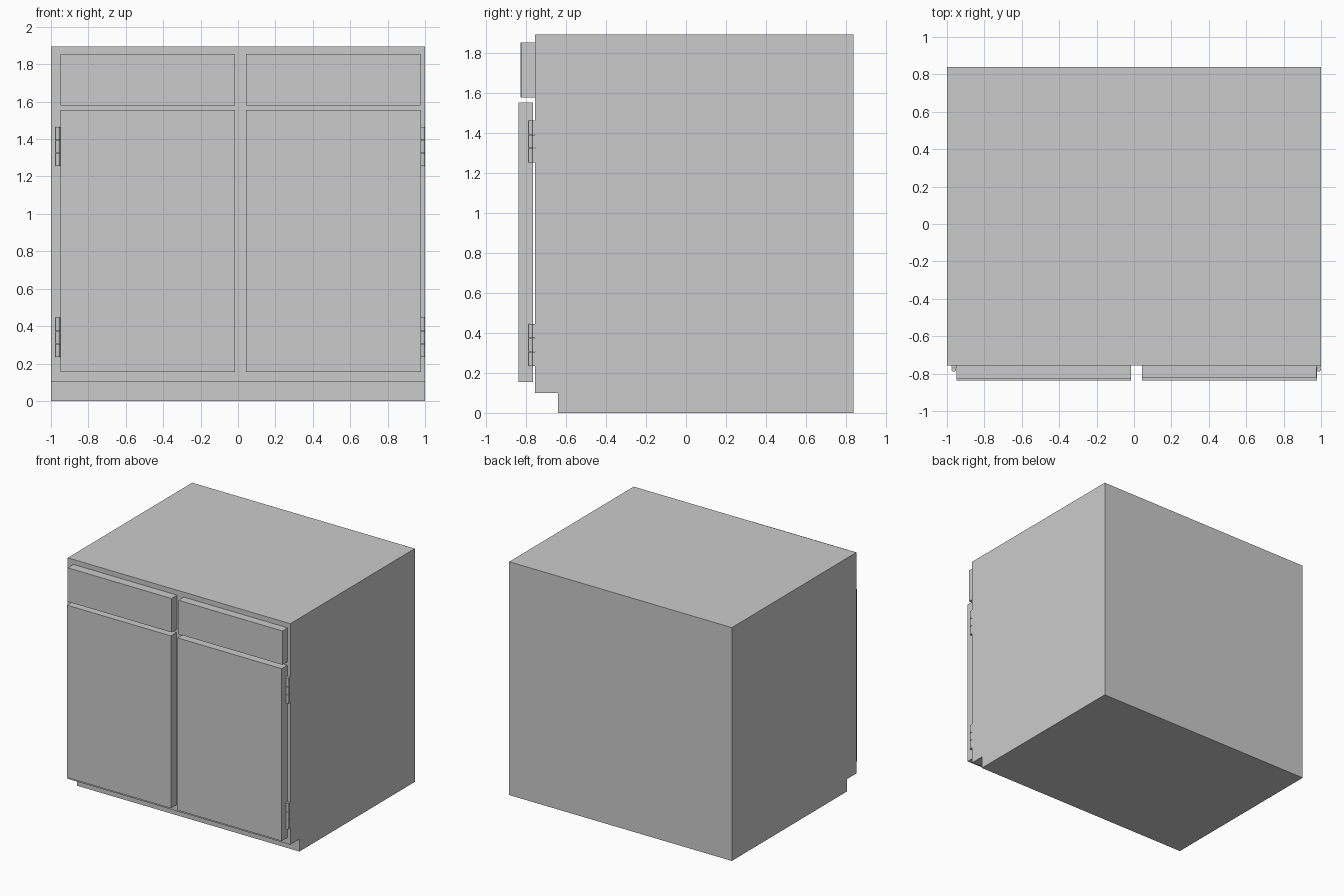
import bpy, bmesh
from mathutils import Matrix

if "Cube" in bpy.data.objects:
    bpy.data.objects.remove(bpy.data.objects["Cube"])


def mesh_object(name, bm):
    bmesh.ops.recalc_face_normals(bm, faces=bm.faces)
    me = bpy.data.meshes.new(name)
    bm.to_mesh(me)
    bm.free()
    ob = bpy.data.objects.new(name, me)
    bpy.context.collection.objects.link(ob)
    return ob


def add_box(bm, x0, x1, y0, y1, z0, z1):
    m = Matrix.Translation(((x0 + x1) / 2, (y0 + y1) / 2, (z0 + z1) / 2))
    m = m @ Matrix.Diagonal((x1 - x0, y1 - y0, z1 - z0, 1))
    bmesh.ops.create_cube(bm, size=1, matrix=m)


def box(name, *dims):
    bm = bmesh.new()
    add_box(bm, *dims)
    return mesh_object(name, bm)


# Cabinet body: side profile with a toe-kick notch, extruded across x
bm = bmesh.new()
profile = [(-0.64, 0), (0.84, 0), (0.84, 1.895), (-0.757, 1.895), (-0.757, 0.1), (-0.64, 0.1)]
face = bm.faces.new([bm.verts.new((-1, y, z)) for y, z in profile])
ext = bmesh.ops.extrude_face_region(bm, geom=[face])
bmesh.ops.translate(bm, vec=(2, 0, 0), verts=[v for v in ext["geom"] if isinstance(v, bmesh.types.BMVert)])
mesh_object("cabinet_body", bm)

# Drawer fronts and doors
for side, x0, x1, front in (("left", -0.95, -0.017, -0.829), ("right", 0.043, 0.975, -0.824)):
    box(side + "_drawer_front", x0, x1, front, -0.757, 1.58, 1.855)
for side, x0, x1 in (("left", -0.95, -0.017), ("right", 0.043, 0.979)):
    box(side + "_door", x0, x1, -0.838, -0.766, 0.155, 1.555)


# Hinges: three-knuckle barrel with a thin leaf running behind the door
def hinge(name, x, z, inward):
    bm = bmesh.new()
    for z0, z1 in ((0, 0.07), (0.073, 0.137), (0.14, 0.21)):
        bmesh.ops.create_cone(bm, cap_ends=True, segments=12, radius1=0.012, radius2=0.012,
                              depth=z1 - z0, matrix=Matrix.Translation((x, -0.778, z + (z0 + z1) / 2)))
        a, b = sorted((x - inward * 0.012, x + inward * 0.06))
        add_box(bm, a, b, -0.768, -0.757, z + z0, z + z1)
    ob = mesh_object(name, bm)
    for p in ob.data.polygons:
        p.use_smooth = len(p.vertices) == 4 and abs(p.normal.z) < 0.1 and p.area < 0.001


for level, z in (("lower", 0.235), ("upper", 1.255)):
    hinge("left_%s_hinge" % level, -0.964, z, 1)
    hinge("right_%s_hinge" % level, 0.988, z, -1)
